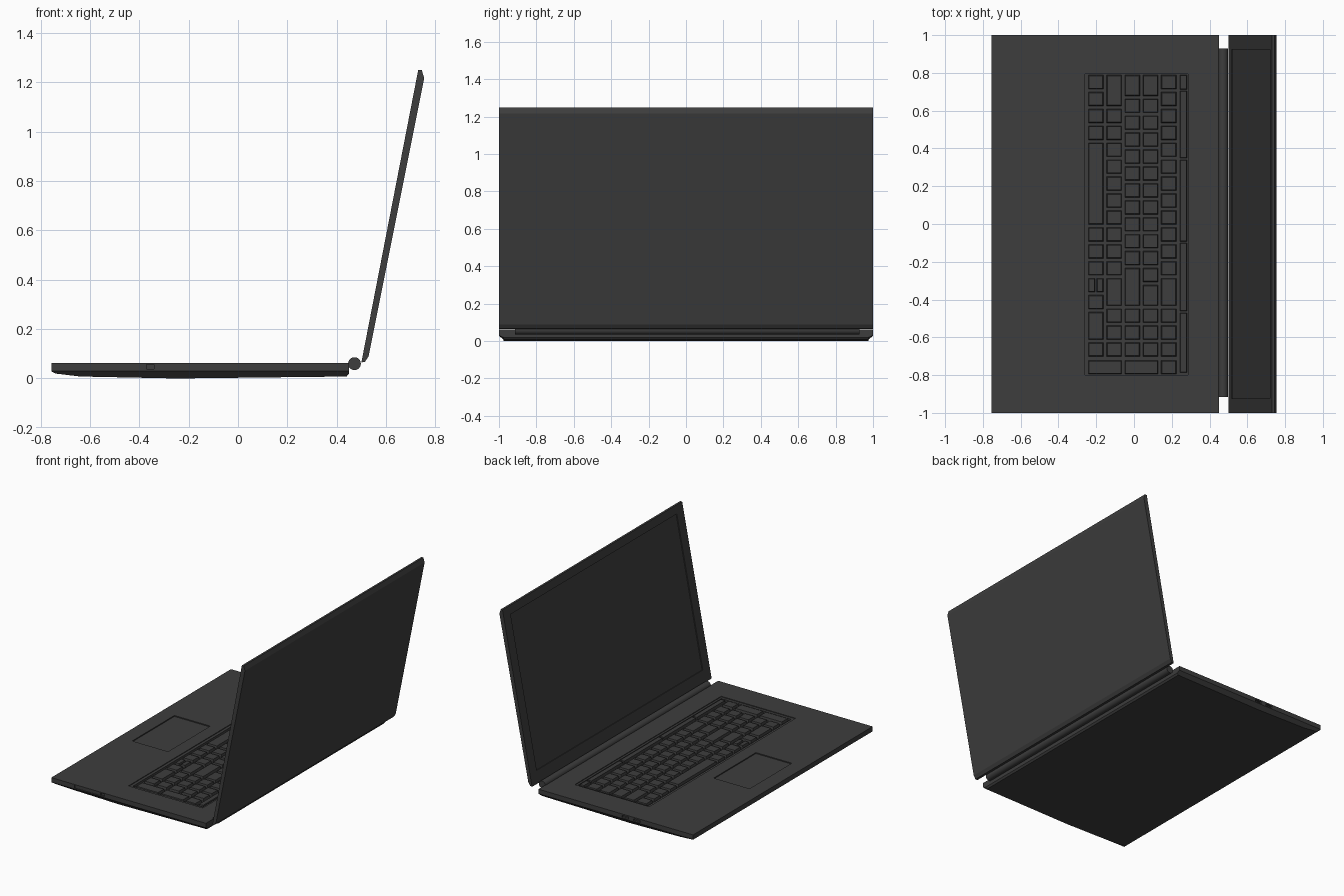
import bpy, bmesh, math
from mathutils import Matrix, Vector

if "Cube" in bpy.data.objects:
    bpy.data.objects.remove(bpy.data.objects["Cube"])

charcoal = bpy.data.materials.new("charcoal")
charcoal.use_nodes = True
tone = (0.047, 0.047, 0.047, 1)
charcoal.diffuse_color = tone
charcoal.node_tree.nodes["Principled BSDF"].inputs["Base Color"].default_value = tone


def finish(name, bm):
    bmesh.ops.recalc_face_normals(bm, faces=bm.faces)
    mesh = bpy.data.meshes.new(name)
    bm.to_mesh(mesh)
    bm.free()
    mesh.materials.append(charcoal)
    obj = bpy.data.objects.new(name, mesh)
    bpy.context.collection.objects.link(obj)
    return obj


def prism(name, profile, y0, y1):
    """Extrude an x-z outline along y."""
    bm = bmesh.new()
    face = bm.faces.new([bm.verts.new((x, y0, z)) for x, z in profile])
    side = bmesh.ops.extrude_face_region(bm, geom=[face])["geom"]
    moved = [g for g in side if isinstance(g, bmesh.types.BMVert)]
    bmesh.ops.translate(bm, verts=moved, vec=(0, y1 - y0, 0))
    return finish(name, bm)


def add_box(bm, lo, hi, taper=0.0):
    """Box between two corners, its top drawn in by taper."""
    lo, hi = Vector(lo), Vector(hi)
    verts = bmesh.ops.create_cube(bm, size=1)["verts"]
    size, mid = hi - lo, (lo + hi) / 2
    for v in verts:
        inset = taper if v.co.z > 0 else 0
        v.co = Vector((v.co.x * (size.x - 2 * inset), v.co.y * (size.y - 2 * inset),
                       v.co.z * size.z)) + mid


def box(name, lo, hi):
    bm = bmesh.new()
    add_box(bm, lo, hi)
    return finish(name, bm)


def cut(target, cutter):
    """Carve the cutter out of the target, then discard it."""
    cutter.hide_render = True
    mod = target.modifiers.new("recess", "BOOLEAN")
    mod.operation, mod.solver, mod.object = "DIFFERENCE", "EXACT", cutter
    bpy.context.view_layer.objects.active = target
    bpy.ops.object.modifier_apply(modifier=mod.name)
    bpy.data.objects.remove(cutter)


# Base body with a belly that thins toward the front and tucked-in lower sides
DECK = 0.062
base = prism("base", [(-0.755, DECK), (-0.755, 0.028), (-0.74, 0.02), (-0.64, 0.008),
                      (-0.25, 0), (0.44, 0.008), (0.45, 0.02), (0.45, DECK)], -1, 1)
bm = bmesh.new()
bm.from_mesh(base.data)
bmesh.ops.bisect_plane(bm, geom=bm.verts[:] + bm.edges[:] + bm.faces[:],
                       plane_co=(0, 0, 0.03), plane_no=(0, 0, 1))
for v in bm.verts:
    if v.co.z < 0.025:
        v.co.y *= 0.975
bm.to_mesh(base.data)
bm.free()

# Keyboard well (shallow rim, deeper tray) and touchpad recess
cut(base, box("rim_cutter", (-0.28, -0.82, DECK - 0.005), (0.30, 0.81, 0.1)))
cut(base, box("tray_cutter", (-0.26, -0.8, DECK - 0.02), (0.285, 0.795, 0.1)))
cut(base, box("pad_cutter", (-0.65, -0.25, DECK - 0.007), (-0.37, 0.22, 0.1)))

# Side openings: disc drive slot seams on one side, two ports on the other
cut(base, box("drive_cutter", (-0.57, -1.1, 0.036), (-0.37, -0.996, 0.039)))
cut(base, box("drive_end_cutter", (-0.573, -1.1, 0.036), (-0.569, -0.996, 0.058)))
cut(base, box("button_cutter", (-0.37, -1.1, 0.038), (-0.34, -0.99, 0.056)))
for x in (-0.34, -0.25):
    cut(base, box("port_cutter", (x, 0.985, 0.036), (x + 0.05, 1.1, 0.052)))

# Keys: rows run from the space bar row to the number row, widths in key units
UNIT, START, GAP, ROW = 0.0896, 0.788, 0.016, 0.0965
FLOOR, TOP = DECK - 0.021, DECK - 0.002
rows = [
    [1] * 4 + [5] + [1] * 5 + [1.8, 1],
    [2] + [1] * 10 + [1.8] + [1] * 3,
    [1.4] + [1] * 10 + [2.4] + [1] * 3,
    [1.4] + [1] * 11 + [1.4] + [1] * 3,
    [1] * 12 + [1.8] + [1] * 3,
]
bm = bmesh.new()
for r, widths in enumerate(rows):
    x, y = -0.242 + r * ROW, START
    for i, w in enumerate(widths):
        end = y - w * UNIT
        lo, hi = (x, end + GAP, FLOOR), (x + ROW - GAP, y, TOP)
        if r == 0 and i == 8:
            # Stacked pair of half-height arrow keys
            mid = x + (ROW - GAP) / 2
            add_box(bm, lo, (mid - 0.004, y, TOP), 0.004)
            add_box(bm, (mid + 0.004, end + GAP, FLOOR), hi, 0.004)
        else:
            add_box(bm, lo, hi, 0.004)
        y = end

# Number pad end column: two double-length keys and a single one
for first, count in ((0, 2), (2, 2), (4, 1)):
    x = -0.242 + first * ROW
    add_box(bm, (x, -0.795, FLOOR), (x + count * ROW - GAP, -0.722, TOP), 0.004)

# Function strip in joined groups
edges = [0.788, 0.705, 0.34, -0.1, -0.47, -0.795]
for a, b in zip(edges, edges[1:]):
    add_box(bm, (0.243, b + 0.008, FLOOR), (0.28, a, TOP), 0.003)
finish("keys", bm)

# Hinge barrel
ring = [math.tau * i / 20 for i in range(20)]
hinge = prism("hinge", [(0.472 + 0.026 * math.cos(a), 0.06 + 0.026 * math.sin(a))
                        for a in ring], -0.915, 0.928)
bpy.ops.object.select_all(action="DESELECT")
hinge.select_set(True)
bpy.context.view_layer.objects.active = hinge
bpy.ops.object.shade_smooth_by_angle(angle=math.radians(35))

# Lid built upright with a recessed screen, then leaned back
lid = prism("lid", [(0, 0), (0.014, 0.005), (0.024, 0.03), (0.03, 1.18),
                    (0.014, 1.21), (0, 1.207)], -1, 1)
cut(lid, box("screen_cutter", (-0.1, -0.925, 0.085), (0.006, 0.925, 1.15)))
lid.data.transform(Matrix.Translation((0.5, 0, 0.065))
                   @ Matrix.Rotation(math.radians(11), 4, "Y"))
